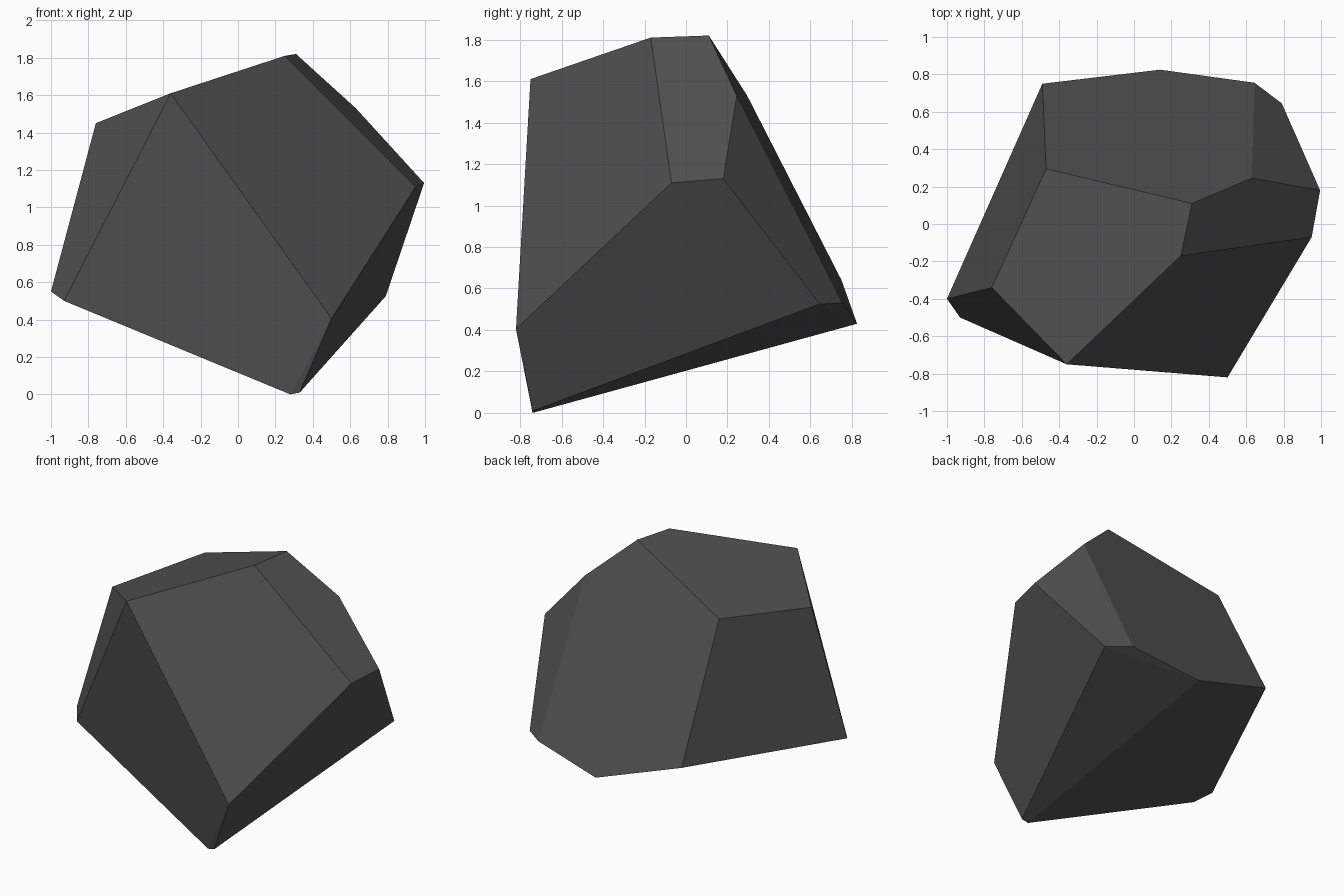
import bpy
import bmesh
import math

cube = bpy.data.objects.get("Cube")
if cube:
    bpy.data.objects.remove(cube, do_unlink=True)

# Dark stone colour
stone = bpy.data.materials.new("dark_stone")
stone.use_nodes = True
colour = (0.08, 0.08, 0.08, 1)
stone.diffuse_color = colour
stone.node_tree.nodes["Principled BSDF"].inputs["Base Color"].default_value = colour

# Corners of the faceted boulder, grouped by side
top = [(-0.36, -0.75, 1.61), (-0.76, -0.34, 1.45), (-0.47, 0.295, 1.53),
       (0.31, 0.11, 1.82), (0.25, -0.17, 1.81)]
left_side = [(0.63, 0.245, 1.53), (0.995, 0.18, 1.13), (0.95, -0.07, 1.11),
             (0.79, 0.645, 0.525), (0.5, -0.82, 0.405)]
back = [(-0.49, 0.75, 0.64), (0.14, 0.825, 0.43), (0.645, 0.755, 0.53)]
right_side = [(-1, -0.4, 0.55), (-0.93, -0.5, 0.5)]
base = [(0.28, -0.74, 0), (0.33, -0.74, 0.01)]

# Wrap the corners in a convex shell and merge coplanar triangles into facets
bm = bmesh.new()
for corner in top + left_side + back + right_side + base:
    bm.verts.new(corner)
bmesh.ops.convex_hull(bm, input=bm.verts[:])
bmesh.ops.dissolve_limit(bm, angle_limit=math.radians(3),
                         verts=bm.verts[:], edges=bm.edges[:])
bmesh.ops.recalc_face_normals(bm, faces=bm.faces[:])

mesh = bpy.data.meshes.new("boulder")
bm.to_mesh(mesh)
bm.free()
mesh.materials.append(stone)
boulder = bpy.data.objects.new("boulder", mesh)
bpy.context.collection.objects.link(boulder)
